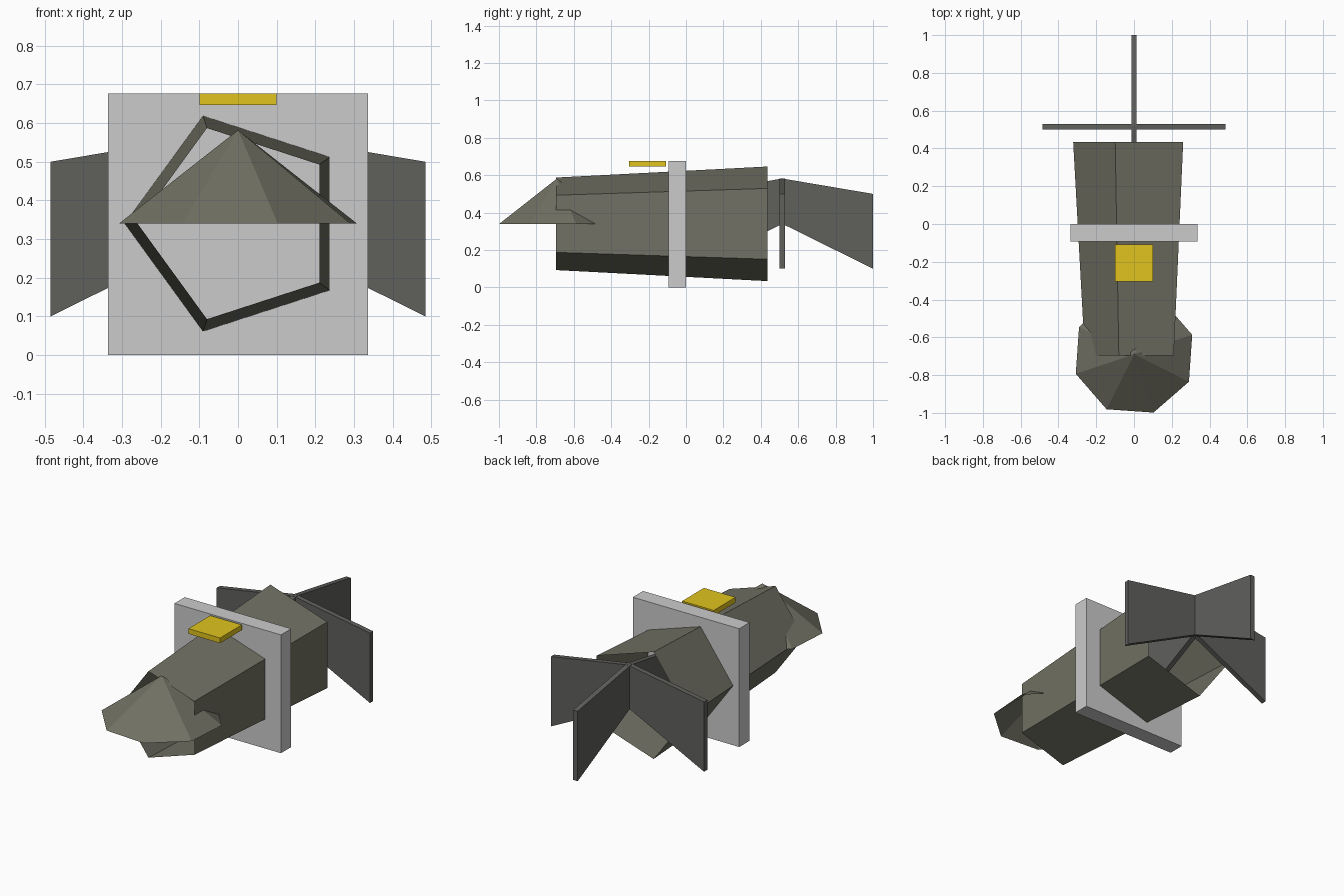
import bpy, math
from mathutils import Matrix

if "Cube" in bpy.data.objects:
    bpy.data.objects.remove(bpy.data.objects["Cube"])


def material(name, rgb):
    m = bpy.data.materials.new(name)
    m.diffuse_color = (*rgb, 1)
    m.use_nodes = True
    m.node_tree.nodes["Principled BSDF"].inputs["Base Color"].default_value = m.diffuse_color
    return m


olive = material("olive", (0.165, 0.165, 0.127))
dark = material("dark_grey", (0.115, 0.115, 0.108))
yellow = material("yellow", (0.75, 0.55, 0.013))


def make(name, verts, faces, mat=None):
    me = bpy.data.meshes.new(name)
    me.from_pydata(verts, [], faces)
    me.update()
    ob = bpy.data.objects.new(name, me)
    bpy.context.collection.objects.link(ob)
    if mat:
        me.materials.append(mat)
    return ob


def box(name, lo, hi, mat=None):
    bpy.ops.mesh.primitive_cube_add(size=1, location=[(a + b) / 2 for a, b in zip(lo, hi)])
    ob = bpy.context.object
    ob.name = name
    ob.scale = [b - a for a, b in zip(lo, hi)]
    if mat:
        ob.data.materials.append(mat)
    return ob


# Body: open five-sided tube, wider at the back
verts = []
for y, r in ((-0.695, 0.26), (0.435, 0.322)):
    for i in range(5):
        a = math.radians(36 + 72 * i)
        verts.append((r * math.cos(a), y, 0.34 + r * math.sin(a)))
make("body_tube", verts,
     [(i, i + 5, (i + 1) % 5 + 5, (i + 1) % 5) for i in range(5)], olive)

# Nose: open eight-sided cone pointing up
verts = [(0, -0.69, 0.582)]
for i in range(8):
    a = math.radians(18.5 + 45 * i)
    verts.append((0.325 * math.cos(a), -0.69 + 0.325 * math.sin(a), 0.34))
make("nose_cone", verts, [(0, i + 1, (i + 1) % 8 + 1) for i in range(8)], olive)

# Square plate around the middle and the small marker on top
box("middle_plate", (-0.337, -0.093, 0), (0.337, 0, 0.677))
box("top_marker", (-0.1, -0.305, 0.647), (0.1, -0.108, 0.677), yellow)

# Four tail fins around a vertical axis
profile = [(0, 0.34), (0.485, 0.1), (0.485, 0.5), (0, 0.582)]
t = 0.0145
for k in range(4):
    verts = [(x, s * t, z) for s in (-1, 1) for x, z in profile]
    faces = [(0, 1, 2, 3), (7, 6, 5, 4)]
    faces += [(i, i + 4, (i + 1) % 4 + 4, (i + 1) % 4) for i in range(4)]
    fin = make(f"tail_fin_{k + 1}", verts, faces, dark)
    fin.matrix_world = Matrix.Translation((0, 0.515, 0)) @ Matrix.Rotation(k * math.pi / 2, 4, 'Z')
